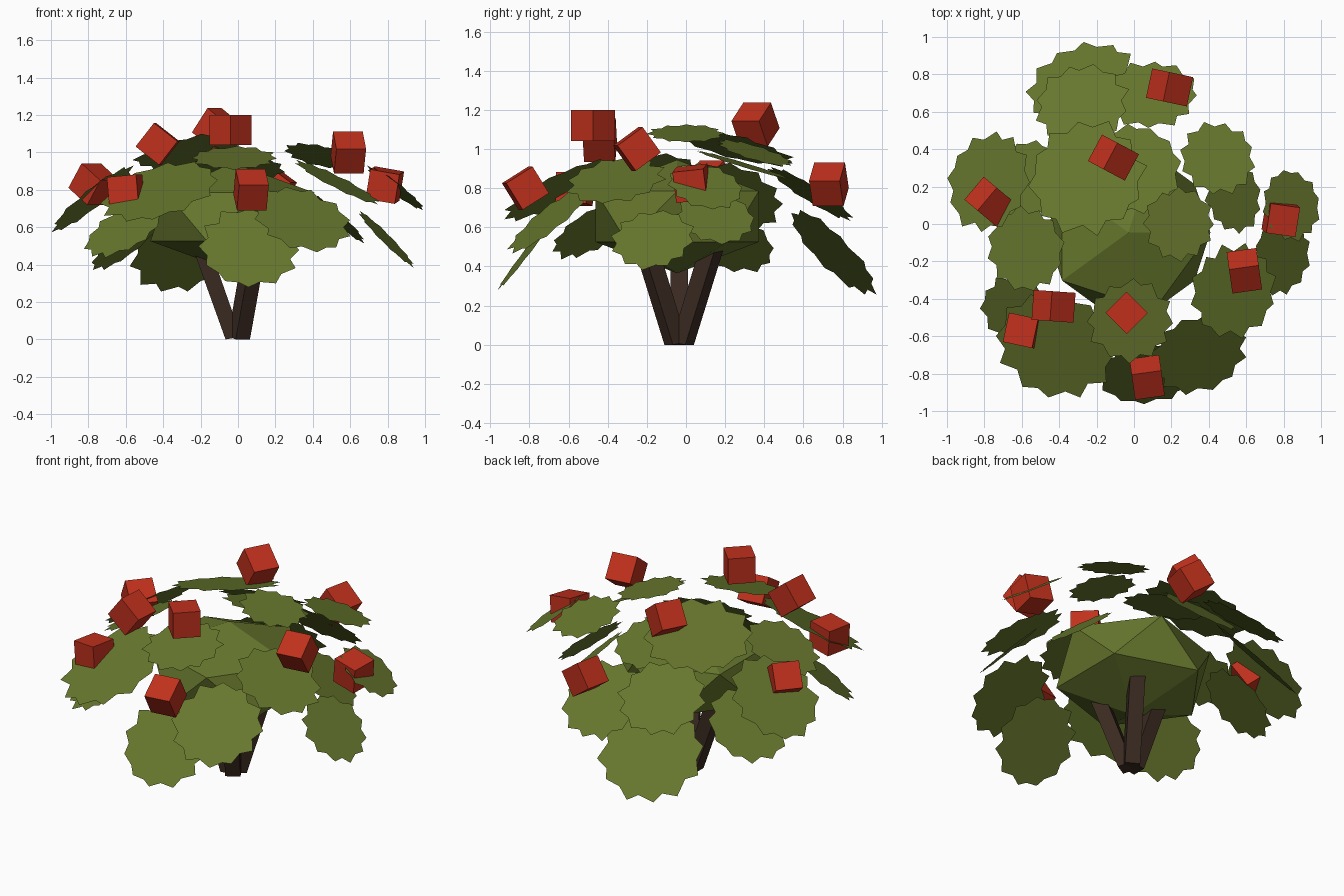
import bpy, bmesh, math, random
from mathutils import Vector, Matrix, Euler

random.seed(4)
if "Cube" in bpy.data.objects:
    bpy.data.objects.remove(bpy.data.objects["Cube"])


def material(name, rgb):
    m = bpy.data.materials.new(name)
    m.use_nodes = True
    m.diffuse_color = (*rgb, 1)
    m.node_tree.nodes["Principled BSDF"].inputs["Base Color"].default_value = (*rgb, 1)
    return m


GREEN = material("olive_green", (0.134, 0.183, 0.026))
RED = material("berry_red", (0.53, 0.03, 0.012))
BROWN = material("bark_brown", (0.042, 0.023, 0.015))


def add_object(name, bm, mat):
    mesh = bpy.data.meshes.new(name)
    bm.to_mesh(mesh)
    bm.free()
    mesh.materials.append(mat)
    obj = bpy.data.objects.new(name, mesh)
    bpy.context.collection.objects.link(obj)
    return obj


# Leaf: flat round blade with a toothed rim, facing along its normal
def leaf(name, centre, radius, slope_x, slope_y, teeth=12):
    bm = bmesh.new()
    turn = Vector((slope_x, slope_y, 1)).to_track_quat("Z", "Y").to_matrix().to_4x4()
    place = Matrix.Translation(centre) @ turn
    phase = random.uniform(0, math.tau)
    rim = []
    for i in range(teeth * 2):
        angle = phase + math.pi * (i + random.uniform(-0.2, 0.2)) / teeth
        r = radius * ((1.03 if i % 2 else 0.89) + random.uniform(-0.04, 0.04))
        rim.append(bm.verts.new(place @ Vector((r * math.cos(angle), r * math.sin(angle), 0))))
    bm.faces.new(rim)
    add_object(name, bm, GREEN)


# Berry: tilted cube
def berry(name, centre, tilt):
    bm = bmesh.new()
    turn = Euler([math.radians(a) for a in tilt]).to_matrix().to_4x4()
    bmesh.ops.create_cube(bm, size=0.16, matrix=Matrix.Translation(centre) @ turn)
    add_object(name, bm, RED)


# Branch: square bar from the root outward and up
def branch(name, start, end, width):
    bm = bmesh.new()
    axis = Vector(end) - Vector(start)
    turn = axis.to_track_quat("Z", "Y").to_matrix().to_4x4()
    middle = (Vector(start) + Vector(end)) / 2
    bmesh.ops.create_cube(bm, size=1, matrix=Matrix.Translation(middle) @ turn
                          @ Matrix.Diagonal((width, width, axis.length, 1)))
    for v in bm.verts:
        v.co.z = max(v.co.z, 0)
    add_object(name, bm, BROWN)


# Three splayed branches
for i in range(3):
    a = math.pi + i * math.tau / 3
    branch(f"branch_{i + 1}", (-0.005 + 0.02 * math.cos(a), -0.035 + 0.02 * math.sin(a), 0.0),
           (-0.005 + 0.23 * math.cos(a), -0.035 + 0.23 * math.sin(a), 0.6), 0.088)

# Faceted foliage core
bm = bmesh.new()
bmesh.ops.create_icosphere(bm, subdivisions=1, radius=1, matrix=Matrix.Translation(
    (-0.03, -0.045, 0.655)) @ Matrix.Diagonal((0.49, 0.49, 0.29, 1)))
add_object("foliage_core", bm, GREEN)

# Leaves: centre, radius, outward slope
leaf("back_low_leaf", (-0.28, 0.75, 0.475), 0.295, -0.42, 1.0)
leaf("back_upper_leaf", (-0.28, 0.64, 0.77), 0.25, -0.2, 0.62)
leaf("back_left_leaf", (0.09, 0.69, 0.68), 0.245, 0, 0.95)
leaf("crown_back_leaf", (-0.25, 0.25, 1.01), 0.31, -0.2, 0.25)
leaf("crown_inner_leaf", (0.0, 0.29, 0.92), 0.25, 0.05, 0.3)
leaf("right_outer_leaf", (-0.78, 0.23, 0.75), 0.27, -0.8, 0.25)
leaf("right_low_leaf", (-0.59, 0.22, 0.53), 0.24, -0.8, 0.4)
leaf("right_upper_leaf", (-0.58, -0.135, 0.87), 0.225, -0.52, 0)
leaf("front_right_leaf", (-0.42, -0.65, 0.79), 0.315, -0.28, -0.5)
leaf("front_right_low_leaf", (-0.61, -0.48, 0.585), 0.225, -0.55, -0.6)
leaf("front_crown_leaf", (-0.02, -0.52, 0.97), 0.225, 0, -0.28)
leaf("front_low_leaf", (0.06, -0.80, 0.49), 0.265, 0.1, -1.3)
leaf("front_left_leaf", (0.34, -0.70, 0.64), 0.26, 0.3, -0.8)
leaf("left_front_leaf", (0.53, -0.36, 0.84), 0.25, 0.5, -0.15)
leaf("left_low_leaf", (0.79, -0.17, 0.54), 0.21, 1.0, -0.17)
leaf("left_outer_leaf", (0.84, 0.10, 0.81), 0.19, 0.75, 0.2)
leaf("left_back_leaf", (0.45, 0.35, 0.98), 0.20, 0.2, 0.3)
leaf("left_inner_leaf", (0.53, 0.15, 0.65), 0.20, 0.9, 0.2)
leaf("crown_left_leaf", (0.24, 0.0, 1.08), 0.19, 0.24, 0)

# Berries: centre, tilt in degrees
berry("front_berry", (0.07, -0.82, 0.80), (32, 0, 8))
berry("left_front_berry", (0.59, -0.25, 1.0), (36, 0, 8))
berry("front_crown_berry", (-0.04, -0.475, 1.12), (0, 0, 45))
berry("left_berry", (0.785, 0.03, 0.825), (6, 10, -8))
berry("front_right_berry", (-0.60, -0.57, 0.795), (0, -5, -12))
berry("right_crown_berry", (-0.43, -0.44, 1.045), (0, 38, -4))
berry("right_berry", (-0.77, 0.12, 0.83), (0, 35, -40))
berry("back_crown_berry", (-0.11, 0.355, 1.125), (0, 36, -28))
berry("back_berry", (0.19, 0.73, 0.82), (0, 36, -12))
